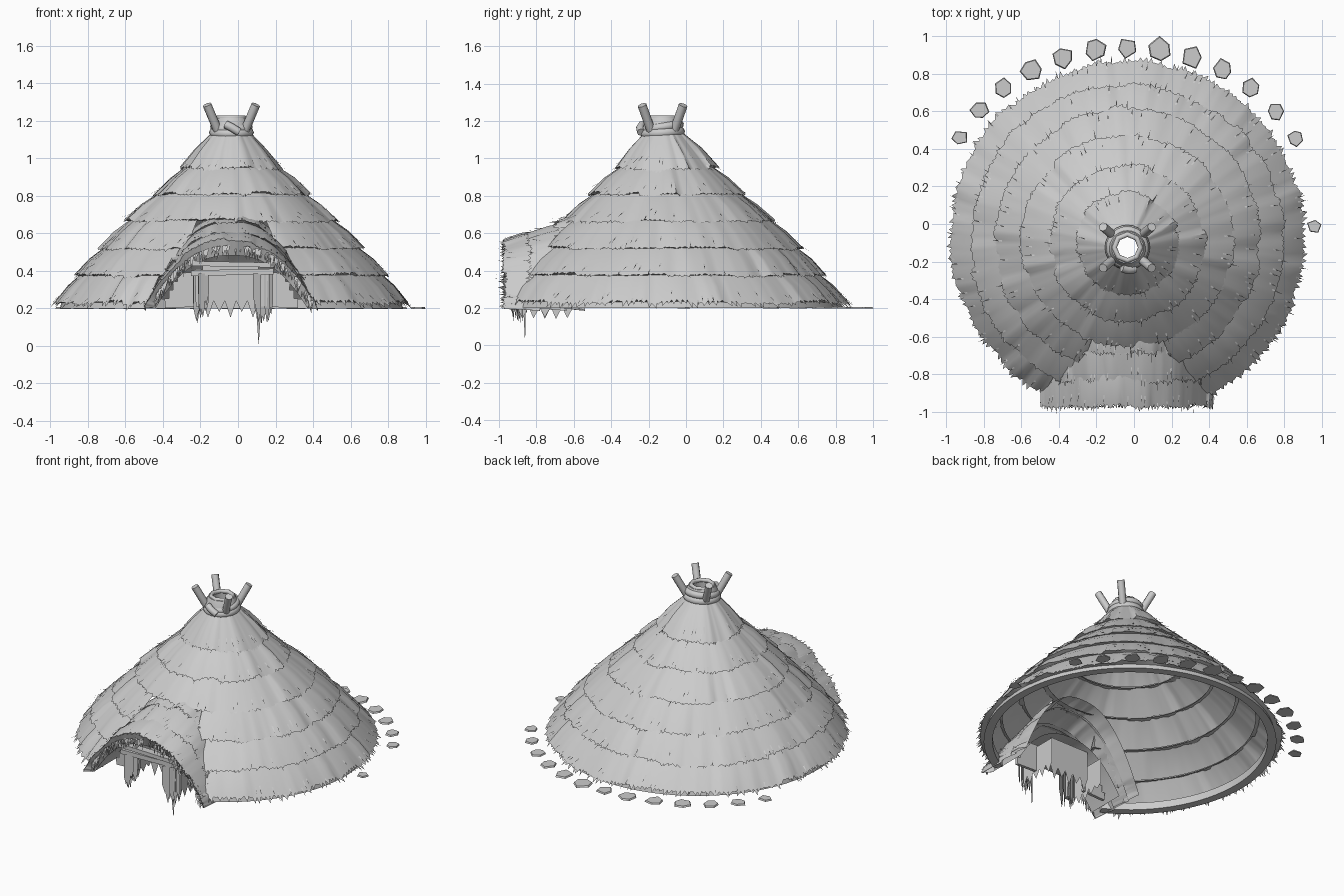
import bpy, bmesh, math, random
from mathutils import Vector as V

random.seed(4)
if "Cube" in bpy.data.objects:
    bpy.data.objects.remove(bpy.data.objects["Cube"])

grey = bpy.data.materials.new("pale_grey")
grey.use_nodes = True
grey.diffuse_color = (0.6, 0.6, 0.6, 1)
grey.node_tree.nodes["Principled BSDF"].inputs["Base Color"].default_value = (0.6, 0.6, 0.6, 1)

CX, CY, GROUND = -0.035, -0.08, 0.2
rnd = random.uniform


def finish(name, bm, angle=40):
    mesh = bpy.data.meshes.new(name)
    bm.to_mesh(mesh)
    bm.free()
    mesh.materials.append(grey)
    obj = bpy.data.objects.new(name, mesh)
    bpy.context.collection.objects.link(obj)
    bpy.ops.object.select_all(action='DESELECT')
    obj.select_set(True)
    bpy.context.view_layer.objects.active = obj
    bpy.ops.object.shade_smooth_by_angle(angle=math.radians(angle))
    return obj


def face(bm, pts):
    return bm.faces.new([bm.verts.new(p) for p in pts])


def box(name, centre, size, tilt=0):
    bm = bmesh.new()
    bmesh.ops.create_cube(bm, size=1)
    for v in bm.verts:
        v.co = V([v.co[i] * size[i] for i in range(3)])
    obj = finish(name, bm)
    obj.location = centre
    obj.rotation_euler.y = tilt
    return obj


def tube(name, points, radius, closed=False, sides=10):
    """Round tube swept along a path."""
    curve = bpy.data.curves.new(name, 'CURVE')
    curve.dimensions = '3D'
    curve.bevel_depth = radius
    curve.bevel_resolution = sides // 4
    curve.use_fill_caps = True
    spline = curve.splines.new('POLY')
    spline.points.add(len(points) - 1)
    for p, co in zip(spline.points, points):
        p.co = (*co, 1)
    spline.use_cyclic_u = closed
    curve.materials.append(grey)
    obj = bpy.data.objects.new(name, curve)
    bpy.context.collection.objects.link(obj)
    return obj


def dormer_height(x, y, width=0.46, drop=0.0):
    """Height of the raised thatch above the doorway."""
    top = 0.56 + 0.36 * (y + 0.97) - drop - GROUND
    return GROUND + top * (1 - min(1, abs((x - CX) / width)) ** 2.4)


def in_doorway(p):
    return p.y < -0.5 and abs(p.x - CX) < 0.46 and p.z < dormer_height(p.x, p.y) - 0.01


def thatch(name, count, column, keep=lambda p: True, closed=True, spike=0.035):
    """A skirt of straw: column(u) gives top, bottom, outward and underside points."""
    bm = bmesh.new()
    rows, left, lift, low = [], 0, 0, 0
    for j in range(count if closed else count + 1):
        if left == 0:
            left, lift, low = random.randint(2, 6), rnd(-0.008, 0.012), rnd(-0.012, 0.012)
        left -= 1
        top, bottom, out, under = column(j / count)
        along = (bottom - top).normalized()
        end = bottom + along * (low + rnd(-0.004, 0.004)) + out * (lift + rnd(-0.003, 0.003))
        mid = top.lerp(end, 0.5) + out * (0.006 + lift * 0.5)
        rows.append(([bm.verts.new(p) for p in (top, mid, end, under)], along, out))
    for j in range(count):
        (a, along, out), (b, _, _) = rows[j], rows[(j + 1) % len(rows)]
        if not keep((a[1].co + b[2].co) / 2):
            continue
        for i in range(3):
            bm.faces.new((a[i], a[i + 1], b[i + 1], b[i]))
        # ragged straw tips along the lower edge and strays above it
        side = b[2].co - a[2].co
        tip = (a[2].co + b[2].co) / 2 + along * rnd(0.003, spike) + side * rnd(-0.6, 0.6)
        face(bm, (a[2].co, tip, b[2].co))
        if random.random() < 0.3:
            f = rnd(0.2, 0.9)
            root = a[1].co.lerp(a[2].co, f)
            face(bm, (root, root + along * rnd(0.04, 0.07) + out * rnd(0.008, 0.02), root + side * 0.35))
    bmesh.ops.delete(bm, geom=[v for v in bm.verts if not v.link_faces], context='VERTS')
    return finish(name, bm, 50)


# Six overlapping rings of roof thatch: lower radius, lower height, centre y
RINGS = [(0.10, 1.13, -0.12), (0.27, 0.95, -0.105), (0.41, 0.81, -0.1), (0.56, 0.67, -0.09),
         (0.70, 0.52, -0.085), (0.83, 0.375, -0.09), (0.935, 0.235, -0.075)]
for k in range(1, len(RINGS)):
    (r0, z0, y0), (r1, z1, y1) = RINGS[k - 1], RINGS[k]

    def ring_column(u, k=k, r0=r0, z0=z0, y0=y0, r1=r1, z1=z1, y1=y1):
        a = u * math.tau
        d = V((math.cos(a), math.sin(a), 0))
        inset = 0.03 if k > 1 else 0
        return (V((CX, y0, z0 + 0.01)) + d * (r0 - inset), V((CX, y1, z1)) + d * r1,
                (d + V((0, 0, 1))).normalized(), V((CX, y1, z1 - 0.005)) + d * (r1 - 0.04))

    thatch(f"roof_thatch_{k}", 60 + 26 * k, ring_column, lambda p: not in_doorway(p),
           spike=0.02 if k < 6 else 0.045)

# Raised thatch above the doorway, in three overlapping rows
for k, (back, front) in enumerate([(-0.54, -0.68), (-0.64, -0.83), (-0.78, -0.965)]):
    def dormer_column(u, k=k, back=back, front=front):
        x = CX - 0.46 * math.cos(math.pi * u)
        out = V(((x - CX) * 1.5, -0.3, 1)).normalized()
        z = dormer_height(x, front)
        inner = CX + (x - CX) * 0.88
        low = dormer_height(inner, front, 0.405, 0.08) if k == 2 else z - 0.01
        return (V((x, back, dormer_height(x, back) - 0.015)), V((x, front, z)), out,
                V((inner if k == 2 else x, front + 0.035, low)))

    thatch(f"dormer_thatch_{k + 1}", 80, dormer_column, closed=False, spike=0.03)

# Ragged second fringe hanging around the doorway arch
bm = bmesh.new()
for j in range(150):
    t = rnd(-1, 1)
    x = CX + 0.43 * math.copysign(abs(t) ** 0.7, t)
    z = dormer_height(x, -0.96, 0.45, 0.03)
    p = V((x, rnd(-0.975, -0.94), z))
    face(bm, (p, p + V((rnd(-0.01, 0.01), -0.01, -rnd(0.03, 0.075))), p + V((0.014, 0, 0.004))))
finish("doorway_fringe", bm)

# Soffit lining the porch
bm = bmesh.new()
grid = []
for j in range(25):
    x = CX - 0.4 * math.cos(math.pi * j / 24)
    z = dormer_height(x, -0.93, 0.405, 0.09)
    grid.append([bm.verts.new((x, y, z)) for y in (-0.93, -0.8, -0.66)])
for a, b in zip(grid, grid[1:]):
    for i in range(2):
        bm.faces.new((a[i], b[i], b[i + 1], a[i + 1]))
finish("porch_soffit", bm)

# Base ring under the eaves, open at the doorway
start, steps = math.radians(-62), 72
profile = [(0.86, 0.2), (0.915, 0.2), (0.905, 0.235), (0.86, 0.25)]
bm = bmesh.new()
loops = []
for j in range(steps + 1):
    a = start + math.radians(304) * j / steps
    loops.append([bm.verts.new((CX + r * math.cos(a), CY + r * math.sin(a), z)) for r, z in profile])
for a, b in zip(loops, loops[1:]):
    for i in range(4):
        bm.faces.new((a[i], b[i], b[(i + 1) % 4], a[(i + 1) % 4]))
finish("base_ring", bm)

# Doorway beams and side wall planks
box("upper_lintel", (-0.035, -0.92, 0.435), (0.46, 0.05, 0.026), 0.02)
box("lower_lintel", (-0.03, -0.90, 0.392), (0.44, 0.05, 0.03), -0.02)
for side, label in ((-1, "right"), (1, "left")):
    for row in range(4):
        box(f"{label}_wall_plank_{row + 1}", (CX + side * (0.27 - row * 0.012), -0.76, 0.23 + row * 0.045),
            (0.17 - row * 0.02, 0.02, 0.05), side * 0.04)
    box(f"{label}_door_post", (CX + side * 0.175, -0.89, 0.31), (0.035, 0.035, 0.2), side * 0.03)

    # Torn strips hanging beside the door
    bm = bmesh.new()
    for j in range(15):
        x = CX + side * rnd(0.13, 0.215)
        y, w, top = rnd(-0.945, -0.85), rnd(0.008, 0.016), 0.385
        tip = rnd(0.1, 0.24)
        if j == 0 and side > 0:
            x, y, tip = 0.11, -0.87, 0.0
        knee = max(tip + 0.06, 0.2)
        face(bm, ((x - w, y, top), (x - w, y, knee), (x, y + 0.01, tip), (x + w, y + 0.012, knee), (x + w, y + 0.012, top)))
    for j in range(5):
        y = -0.9 + j * 0.06
        x = CX + side * 0.2
        face(bm, ((x, y, 0.38), (x, y, 0.2), (x, y + 0.025, rnd(0.14, 0.18)), (x, y + 0.06, 0.21), (x, y + 0.06, 0.38)))
    finish(f"{label}_hanging_strips", bm)

# Torn curtain behind the doorway
bm = bmesh.new()
for j in range(5):
    x = -0.19 + j * 0.06
    face(bm, ((x, -0.68, 0.44), (x, -0.68, 0.24), (x + 0.03, -0.68, 0.15 + 0.03 * (j % 2)),
              (x + 0.06, -0.68, 0.24), (x + 0.06, -0.68, 0.44)))
finish("door_curtain", bm)

# Crown: neck, rope collar, smoke hole rim and four crossing poles
HUB = V((CX, -0.125, 0))


def circle(radius, z, n=24, slope=0.0):
    return [HUB + V((radius * math.cos(a), radius * math.sin(a), z + slope * math.sin(a)))
            for a in (math.tau * i / n for i in range(n))]


bm = bmesh.new()
bands = [[bm.verts.new(p) for p in circle(r, z)] for r, z in
         ((0.115, 1.1), (0.105, 1.17), (0.085, 1.215), (0.06, 1.215), (0.065, 1.1))]
for a, b in zip(bands, bands[1:]):
    for i in range(24):
        bm.faces.new((a[i], a[(i + 1) % 24], b[(i + 1) % 24], b[i]))
finish("smoke_hole_neck", bm)
tube("collar_lower", circle(0.092, 1.137, slope=0.006), 0.028, True)
tube("collar_upper", circle(0.09, 1.168, slope=0.014), 0.024, True)
tube("smoke_hole_rim", circle(0.07, 1.215, 8), 0.014, True)
tube("collar_knot", [HUB + V((0.04, -0.115, 1.14)), HUB + V((0.0, -0.12, 1.165)), HUB + V((-0.03, -0.11, 1.18))], 0.022)
for sx, side in ((-1, "right"), (1, "left")):
    for sy, end in ((-1, "front"), (1, "back")):
        tube(f"{end}_{side}_pole", [HUB + V((sx * 0.065, sy * 0.055, 1.13)),
                                    HUB + V((sx * 0.13, sy * 0.11, 1.285))], 0.024)

# Flat broken stones around the back, and one at the left
angles = [31 + 118 * i / 12 for i in range(13)] + [4]
for k, deg in enumerate(angles):
    a = math.radians(deg)
    size = 0.04 + 0.025 * max(0, math.sin(a)) ** 2 if k < 13 else 0.04
    reach = 1.02 + 0.03 * abs(math.cos(a)) if k < 13 else 1.0
    bm = bmesh.new()
    n = random.randint(5, 6)
    base = face(bm, [(size * rnd(0.75, 1.15) * math.cos(math.tau * i / n + deg),
                      size * rnd(0.75, 1.15) * math.sin(math.tau * i / n + deg), 0) for i in range(n)])
    extra = bmesh.ops.extrude_face_region(bm, geom=[base])["geom"]
    for v in (g for g in extra if isinstance(g, bmesh.types.BMVert)):
        v.co = v.co * 0.9 + V((0, 0, 0.01))
    bmesh.ops.recalc_face_normals(bm, faces=bm.faces)
    finish(f"stone_{k + 1}", bm, 20).location = (CX + reach * math.cos(a), CY + reach * math.sin(a), 0.197)
